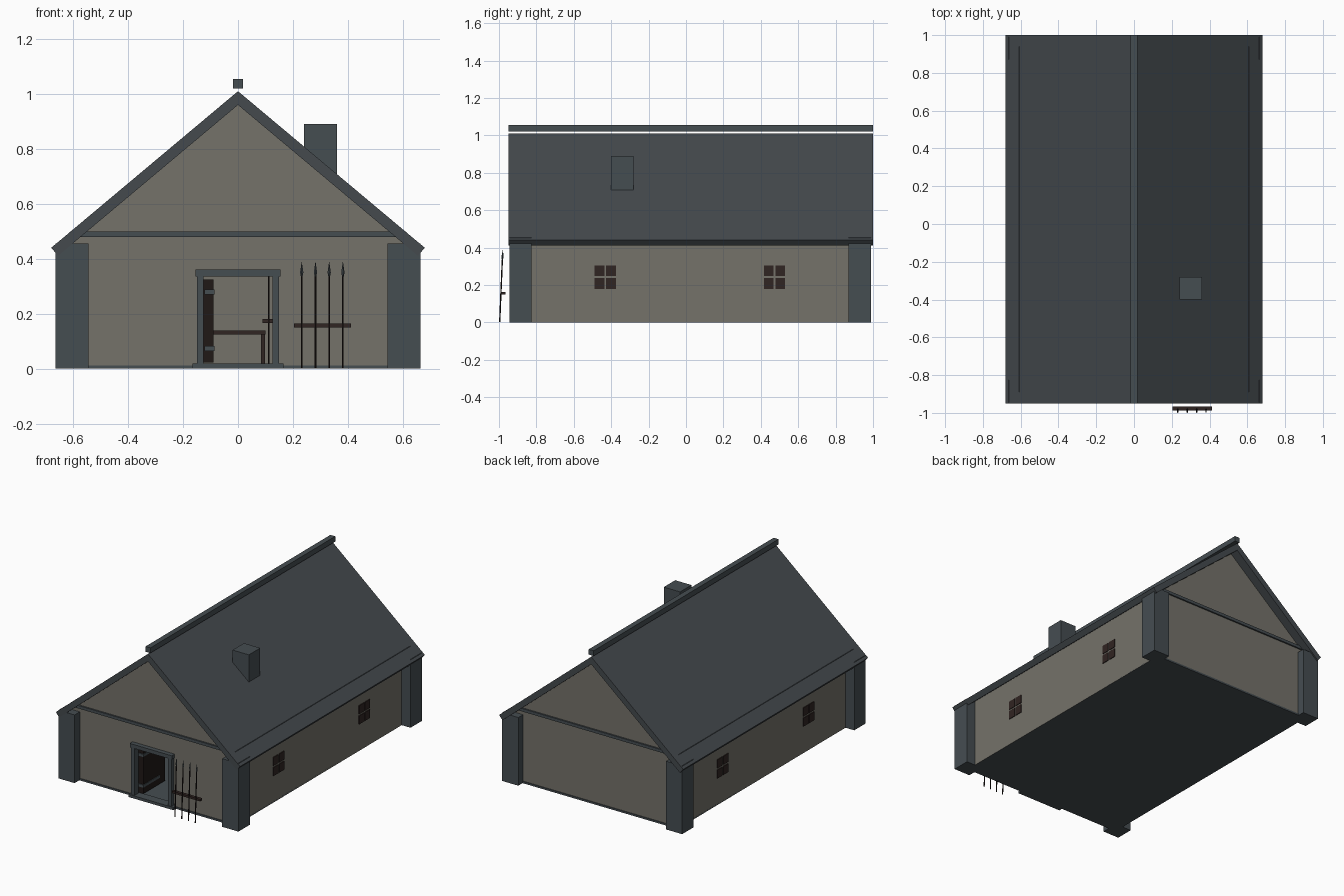
import bpy, bmesh
from mathutils import Vector

if "Cube" in bpy.data.objects:
    bpy.data.objects.remove(bpy.data.objects["Cube"])


def mat(name, rgb):
    m = bpy.data.materials.new(name)
    m.diffuse_color = (*rgb, 1)
    m.use_nodes = True
    m.node_tree.nodes["Principled BSDF"].inputs["Base Color"].default_value = m.diffuse_color
    return m


ROOF = mat("roof_slate", (0.058, 0.067, 0.075))
STONE = mat("stone_slate", (0.060, 0.074, 0.083))
WALL = mat("plaster", (0.176, 0.168, 0.142))
WOOD = mat("dark_wood", (0.030, 0.018, 0.016))
DARK = mat("blackened_wood", (0.014, 0.009, 0.008))


def finish(name, bm, material):
    me = bpy.data.meshes.new(name)
    bm.to_mesh(me)
    bm.free()
    me.materials.append(material)
    ob = bpy.data.objects.new(name, me)
    bpy.context.collection.objects.link(ob)
    return ob


def box(name, x, y, z, material):
    bm = bmesh.new()
    bmesh.ops.create_cube(bm, size=1)
    for v in bm.verts:
        v.co = [lo + (c + 0.5) * (hi - lo) for c, (lo, hi) in zip(v.co, (x, y, z))]
    return finish(name, bm, material)


def rod(name, a, b, r1, r2, sides, material):
    a, b = Vector(a), Vector(b)
    bm = bmesh.new()
    bmesh.ops.create_cone(bm, cap_ends=True, segments=sides, radius1=r1, radius2=r2, depth=(b - a).length)
    q = Vector((0, 0, 1)).rotation_difference(b - a)
    for v in bm.verts:
        v.co = q @ v.co + (a + b) / 2
    return finish(name, bm, material)


# Wall shell: gabled outline, doorway notch in the front, open inside
Y0, Y1 = -0.89, 0.94
outline = [(0.6, 0), (0.6, 0.46), (0, 0.965), (-0.6, 0.46), (-0.6, 0)]
notch = [(-0.14, 0), (-0.14, 0.345), (0.14, 0.345), (0.14, 0)]
bm = bmesh.new()
bm.faces.new([bm.verts.new((x, Y0, z)) for x, z in outline + notch])
bm.faces.new([bm.verts.new((x, Y1, z)) for x, z in reversed(outline)])
for s in (1, -1):
    pts = [(s * 0.6, Y0, 0), (s * 0.6, Y1, 0), (s * 0.6, Y1, 0.46), (s * 0.6, Y0, 0.46)]
    bm.faces.new([bm.verts.new(p) for p in (pts if s > 0 else pts[::-1])])
bm.normal_update()
for f in bm.faces:
    if f.normal.dot(f.calc_center_median()) < 0:
        f.normal_flip()
finish("walls", bm, WALL)

# Roof: chevron profile extruded along y
prof = [(0, 1.01), (0.68, 0.44), (0.655, 0.411), (0, 0.96), (-0.655, 0.411), (-0.68, 0.44)]
bm = bmesh.new()
face = bm.faces.new([bm.verts.new((x, -0.95, z)) for x, z in prof])
ext = bmesh.ops.extrude_face_region(bm, geom=[face])
for v in ext["geom"]:
    if isinstance(v, bmesh.types.BMVert):
        v.co.y = 1.0
bmesh.ops.recalc_face_normals(bm, faces=bm.faces)
finish("roof", bm, ROOF)
box("ridge_beam", (-0.018, 0.018), (-0.95, 1.0), (1.02, 1.055), STONE)

# Chimney and floor
box("chimney", (0.24, 0.36), (-0.4, -0.28), (0.67, 0.89), STONE)
box("floor", (-0.6, 0.6), (-0.895, 0.945), (0, 0.012), STONE)

# Corner pillars
for s in (-1, 1):
    xs = sorted((s * 0.545, s * 0.665))
    box("front_pillar", xs, (-0.945, -0.825), (0, 0.455), STONE)
    box("back_pillar", xs, (0.87, 0.99), (0, 0.455), STONE)
    # Side plate beams
    box("side_beam", sorted((s * 0.59, s * 0.61)), (-0.89, 0.94), (0.48, 0.501), STONE)
# Gable tie beams
for y in (-0.9, 0.93):
    box("tie_beam", (-0.61, 0.61), (y, y + 0.02), (0.48, 0.5), STONE)

# Door frame
for s in (-1, 1):
    box("door_post", sorted((s * 0.125, s * 0.15)), (-0.915, -0.865), (0, 0.335), STONE)
box("door_lintel", (-0.155, 0.155), (-0.92, -0.86), (0.335, 0.36), STONE)
box("threshold", (-0.165, 0.165), (-0.92, -0.86), (0, 0.018), STONE)

# Open door with hinges
box("door", (-0.125, -0.09), (-0.87, -0.64), (0.022, 0.325), DARK)
for z in (0.065, 0.27):
    box("hinge", (-0.122, -0.086), (-0.876, -0.70), (z, z + 0.018), STONE)

# Windows: four thin panes each
for s in (-1, 1):
    for cy in (-0.432, 0.473):
        for dy in (-0.057, 0.005):
            for z in (0.18, 0.248):
                box("window_pane", sorted((s * 0.598, s * 0.605)), (cy + dy, cy + dy + 0.052), (z, z + 0.057), WOOD)

# Table inside
box("table_top", (-0.3, 0.1), (-0.35, 0.15), (0.125, 0.138), WOOD)
for x in (-0.29, 0.083):
    for y in (-0.34, 0.125):
        box("table_leg", (x, x + 0.015), (y, y + 0.015), (0.012, 0.125), WOOD)


# Spear racks, outside and inside
def rack(x0, y, n, x_bar, z_bar):
    box("rack_bar", x_bar, (y + 0.008, y + 0.03), (z_bar, z_bar + 0.014), WOOD)
    for i in range(n):
        x = x0 + 0.05 * i
        rod("spear_shaft", (x, y, 0.002), (x, y + 0.014, 0.335), 0.0035, 0.0035, 6, DARK)
        rod("spear_socket", (x, y + 0.014, 0.335), (x, y + 0.015, 0.35), 0.003, 0.006, 4, STONE)
        rod("spear_blade", (x, y + 0.015, 0.35), (x, y + 0.017, 0.388), 0.006, 0.0005, 4, STONE)


rack(0.232, -0.996, 4, (0.203, 0.412), 0.15)
rack(0.112, -0.6, 4, (0.09, 0.29), 0.166)
